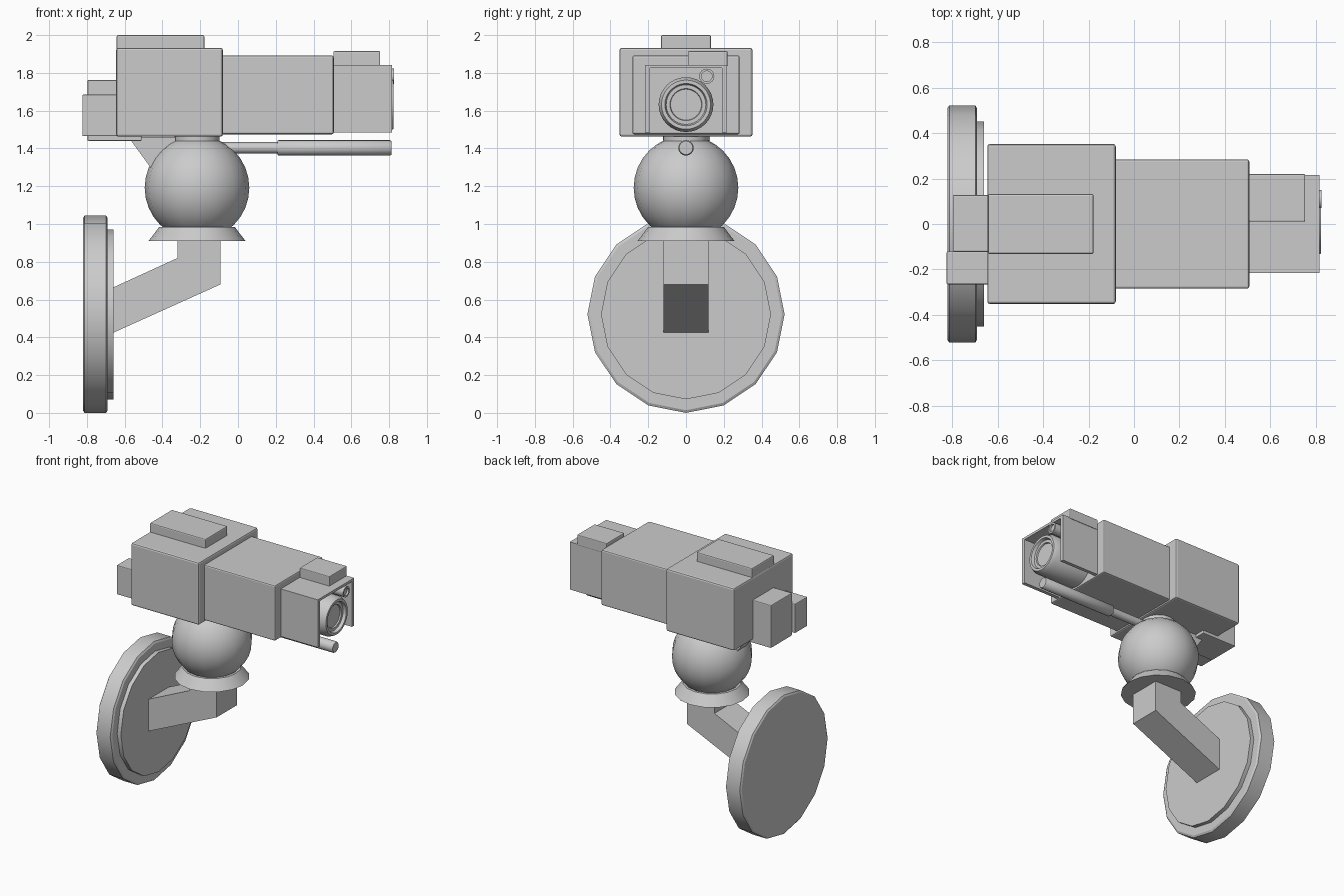
import bpy, bmesh, math
from mathutils import Matrix, Vector

if "Cube" in bpy.data.objects:
    bpy.data.objects.remove(bpy.data.objects["Cube"])


def finish(name, bm, bevel=0.0, smooth=None):
    bmesh.ops.recalc_face_normals(bm, faces=bm.faces)
    mesh = bpy.data.meshes.new(name)
    bm.to_mesh(mesh)
    bm.free()
    ob = bpy.data.objects.new(name, mesh)
    bpy.context.collection.objects.link(ob)
    if bevel:
        mod = ob.modifiers.new("Bevel", 'BEVEL')
        mod.width, mod.segments = bevel, 2
        mod.limit_method = 'ANGLE'
    if smooth:
        bpy.ops.object.select_all(action='DESELECT')
        ob.select_set(True)
        bpy.context.view_layer.objects.active = ob
        bpy.ops.object.shade_smooth_by_angle(angle=math.radians(smooth))
    return ob


def box(name, x, y, z, bevel=0.01):
    bm = bmesh.new()
    size = [b - a for a, b in (x, y, z)]
    mid = Vector([(a + b) / 2 for a, b in (x, y, z)])
    bmesh.ops.create_cube(bm, size=1, matrix=Matrix.Translation(mid) @ Matrix.Diagonal((*size, 1)))
    return finish(name, bm, bevel)


def lathe_x(name, profile, y, z, sides, smooth=None):
    """Closed stack of rings along x; profile holds (x, radius)."""
    bm = bmesh.new()
    rings = [[bm.verts.new((x, y + r * math.cos(2 * math.pi * i / sides),
                            z + r * math.sin(2 * math.pi * i / sides)))
              for i in range(sides)] for x, r in profile]
    for a, b in zip(rings, rings[1:]):
        for i in range(sides):
            j = (i + 1) % sides
            bm.faces.new((a[i], a[j], b[j], b[i]))
    bm.faces.new(rings[0])
    bm.faces.new(rings[-1])
    return finish(name, bm, 0, smooth)


def prism_y(name, points, half):
    """Extrude an x-z outline across y."""
    bm = bmesh.new()
    face = bm.faces.new([bm.verts.new((x, -half, z)) for x, z in points])
    ext = bmesh.ops.extrude_face_region(bm, geom=[face])
    bmesh.ops.translate(bm, vec=(0, 2 * half, 0),
                        verts=[v for v in ext["geom"] if isinstance(v, bmesh.types.BMVert)])
    return finish(name, bm)


# Wall plate and bent arm
lathe_x("wall_plate", [(-0.82, 0.51), (-0.812, 0.522), (-0.698, 0.522), (-0.69, 0.508)],
        0, 0.522, 16, 30)
lathe_x("wall_plate_step", [(-0.70, 0.45), (-0.66, 0.45)], 0, 0.522, 16, 30)
prism_y("arm", [(-0.67, 0.42), (-0.093, 0.68), (-0.093, 0.93), (-0.32, 0.93),
                (-0.32, 0.82), (-0.67, 0.66)], 0.12)

# Ball joint with flared collar
BX = -0.217
bm = bmesh.new()
bmesh.ops.create_cone(bm, cap_ends=True, segments=16, radius1=0.257, radius2=0.2, depth=0.075,
                      matrix=Matrix.Translation((BX, 0, 0.947)))
finish("collar", bm, 0, 30)
bm = bmesh.new()
bmesh.ops.create_uvsphere(bm, u_segments=16, v_segments=16, radius=0.277,
                          matrix=Matrix.Translation((BX, 0, 1.192)))
finish("ball_joint", bm, 0, 40)
bm = bmesh.new()
bmesh.ops.create_cone(bm, cap_ends=True, segments=16, radius1=0.12, radius2=0.12, depth=0.05,
                      matrix=Matrix.Translation((BX, 0, 1.45)))
finish("neck", bm, 0, 30)
prism_y("rear_brace", [(-0.58, 1.46), (-0.46, 1.295), (-0.33, 1.30), (-0.33, 1.46)], 0.05)

# Camera housing
box("main_body", (-0.645, -0.08), (-0.352, 0.352), (1.463, 1.932), 0.012)
box("top_plate", (-0.642, -0.178), (-0.132, 0.132), (1.92, 2.0), 0.008)
box("barrel_housing", (-0.09, 0.507), (-0.284, 0.284), (1.475, 1.892))
box("rear_box", (-0.797, -0.51), (-0.123, 0.128), (1.44, 1.762), 0.006)
box("rear_side_box", (-0.824, -0.635), (-0.266, -0.12), (1.465, 1.685), 0.006)

# Front hood, open in front and below
for side, name in ((-1, "hood_wall_right"), (1, "hood_wall_left")):
    box(name, (0.50, 0.815), tuple(sorted((side * 0.19, side * 0.216))), (1.485, 1.842), 0)
box("hood_roof", (0.50, 0.815), (-0.216, 0.216), (1.825, 1.843), 0)
box("hood_top_box", (0.505, 0.753), (0.01, 0.22), (1.835, 1.915), 0.006)

# Lenses with recessed glass
lathe_x("lens", [(0.49, 0.145), (0.79, 0.145), (0.822, 0.13), (0.822, 0.112),
                 (0.80, 0.105), (0.80, 0.085), (0.79, 0.082)], 0, 1.632, 32, 35)
lathe_x("small_lens", [(0.49, 0.04), (0.825, 0.04), (0.825, 0.028), (0.81, 0.028)],
        0.11, 1.782, 16, 35)

# Rod under the barrel
lathe_x("rod", [(-0.15, 0.03), (0.22, 0.03)], 0, 1.403, 16, 35)
lathe_x("rod_tip", [(0.208, 0.036), (0.214, 0.041), (0.805, 0.041), (0.812, 0.036)], 0, 1.403, 16, 50)
